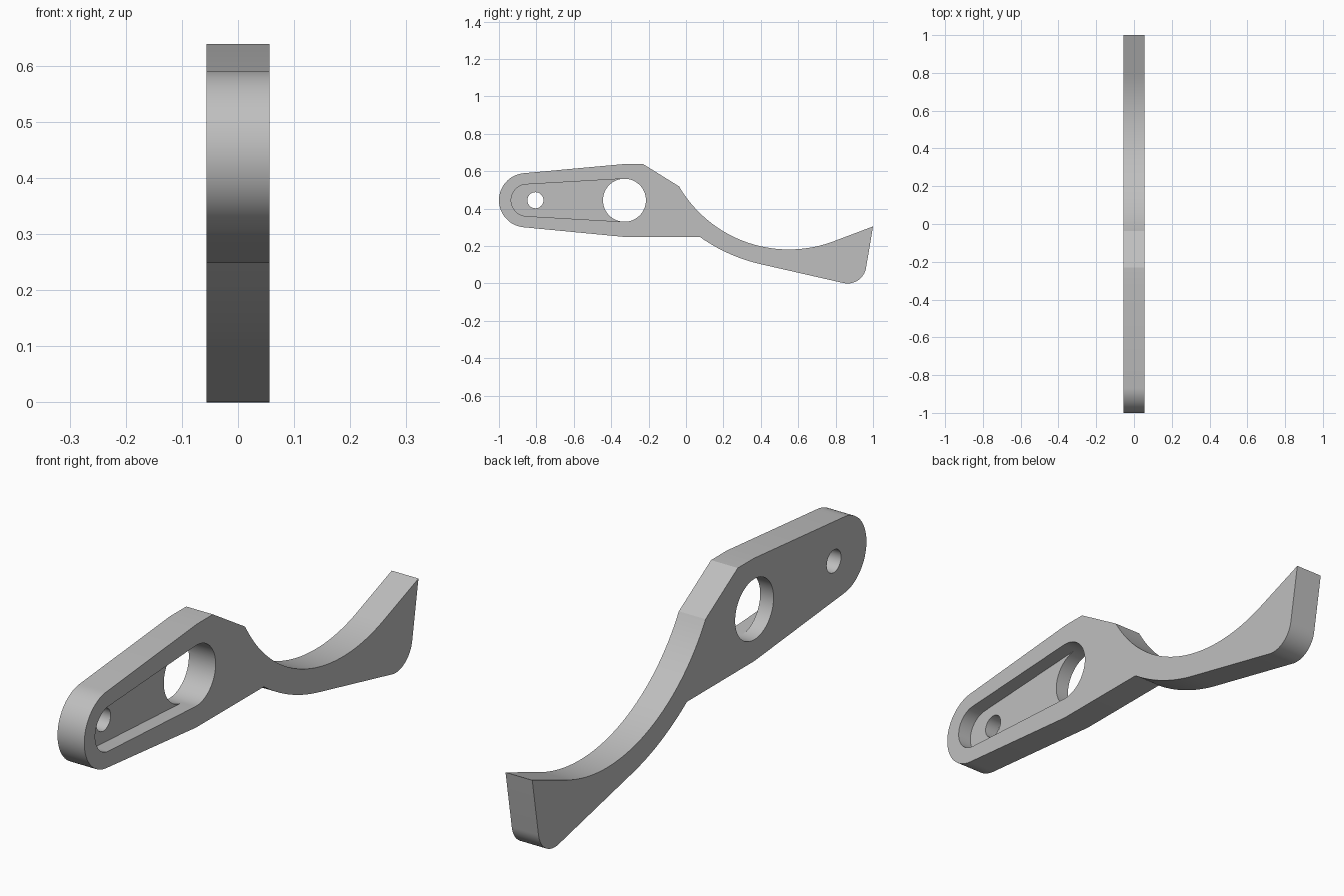
import bpy
import bmesh
from math import radians, sin, cos

if "Cube" in bpy.data.objects:
    bpy.data.objects.remove(bpy.data.objects["Cube"])

HALF = 0.056  # half thickness of the plate

metal = bpy.data.materials.new("plain grey")
metal.use_nodes = True
grey = (0.52, 0.52, 0.52, 1)
metal.diffuse_color = grey
metal.node_tree.nodes["Principled BSDF"].inputs["Base Color"].default_value = grey


def arc(y, z, r, start, end, steps=32):
    """Points on a circular arc in the side plane, angles in degrees."""
    angles = [radians(start + (end - start) * i / steps) for i in range(steps + 1)]
    return [(y + r * cos(a), z + r * sin(a)) for a in angles]


def prism(name, outline, x0, x1):
    """Extrude a closed side outline from x0 to x1."""
    bm = bmesh.new()
    face = bm.faces.new([bm.verts.new((x0, y, z)) for y, z in outline])
    ext = bmesh.ops.extrude_face_region(bm, geom=[face])
    moved = [v for v in ext["geom"] if isinstance(v, bmesh.types.BMVert)]
    bmesh.ops.translate(bm, verts=moved, vec=(x1 - x0, 0, 0))
    bmesh.ops.recalc_face_normals(bm, faces=bm.faces)
    mesh = bpy.data.meshes.new(name)
    bm.to_mesh(mesh)
    bm.free()
    mesh.materials.append(metal)
    obj = bpy.data.objects.new(name, mesh)
    bpy.context.collection.objects.link(obj)
    return obj


def cut(target, outline, x0, x1):
    """Subtract a prism from the target and discard the cutter."""
    cutter = prism("cutter", outline, x0, x1)
    cutter.hide_render = True
    mod = target.modifiers.new("cut", "BOOLEAN")
    mod.operation = "DIFFERENCE"
    mod.solver = "EXACT"
    mod.object = cutter
    bpy.context.view_layer.objects.active = target
    bpy.ops.object.modifier_apply(modifier=mod.name)
    bpy.data.objects.remove(cutter)


# Lever silhouette, starting at the rounded pivot end
outline = arc(-0.855, 0.445, 0.145, 95.4, 264.6, 40)
outline += [(-0.33, 0.249)]                              # underside
outline += arc(0.604, 0.996, 0.916, 234.7, 257.5, 20)    # neck underside
outline += arc(0.864, 0.10, 0.10, 257.5, 350.4, 20)      # rounded heel
outline += [(1.0, 0.305)]                                # finger tip
outline += arc(0.55, 0.862, 0.68, 290.6, 210.3, 48)      # finger curve
outline += [(-0.23, 0.639), (-0.326, 0.639)]             # raised shoulder
lever = prism("lever", outline, -HALF, HALF)

# Tapered pocket, sunk to half thickness from the +x side
pocket = arc(-0.85, 0.445, 0.085, 93.3, 266.7) + arc(-0.329, 0.445, 0.115, -93.3, 93.3)
cut(lever, pocket, 0, HALF * 2)

# Through holes: large bore and small pin hole
cut(lever, arc(-0.329, 0.445, 0.115, -93.3, 93.3) + arc(-0.329, 0.445, 0.115, 93.3, 266.7)[1:-1],
    -HALF * 2, HALF * 2)
cut(lever, arc(-0.805, 0.445, 0.043, 0, 360)[:-1], -HALF * 2, HALF * 2)

# Smooth curved walls, crisp edges
bpy.ops.object.select_all(action="DESELECT")
lever.select_set(True)
bpy.context.view_layer.objects.active = lever
bpy.ops.object.shade_smooth_by_angle(angle=radians(20))
